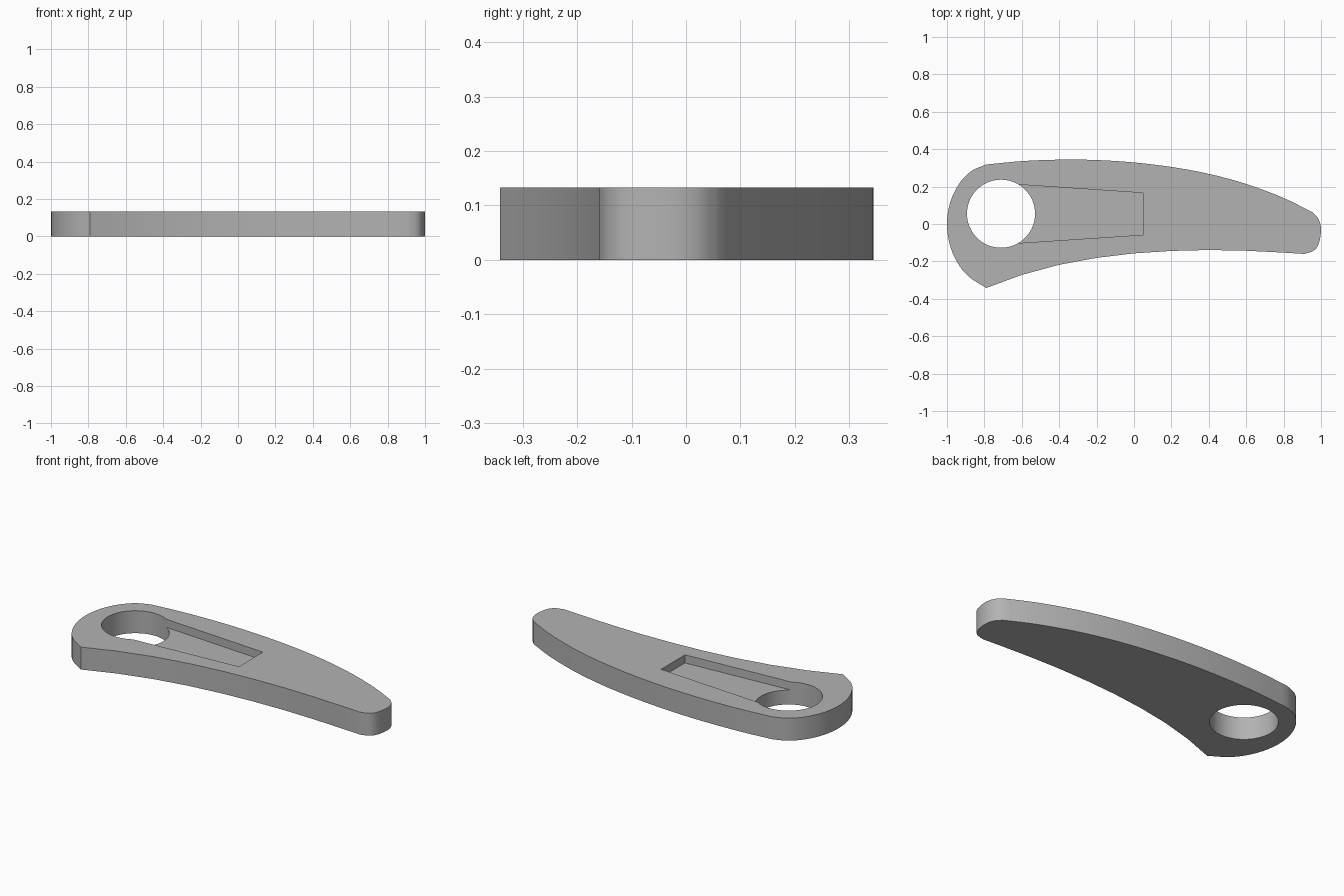
import bpy, bmesh, math
from mathutils import Vector

cube = bpy.data.objects.get("Cube")
if cube:
    bpy.data.objects.remove(cube, do_unlink=True)

HEIGHT = 0.133
FLOOR = 0.085
HOLE = Vector((-0.711, 0.055))
RADIUS = 0.182

grey = bpy.data.materials.new("plain grey")
grey.use_nodes = True
grey.diffuse_color = (0.45, 0.45, 0.45, 1)
grey.node_tree.nodes["Principled BSDF"].inputs["Base Color"].default_value = (0.45, 0.45, 0.45, 1)


def smooth_path(points, steps=4):
    """Curve through the points, leaving out the last one."""
    p = [Vector(q) for q in points]
    p = [2 * p[0] - p[1]] + p + [2 * p[-1] - p[-2]]
    out = []
    for a, b, c, d in zip(p, p[1:], p[2:], p[3:]):
        for i in range(steps):
            t = i / steps
            out.append(0.5 * (2 * b + (c - a) * t + (2 * a - 5 * b + 4 * c - d) * t**2
                              + (3 * b - a - 3 * c + d) * t**3))
    return out


def prism(name, outline, low, high):
    """Upright solid with the given outline."""
    bm = bmesh.new()
    base = bm.faces.new([bm.verts.new((p[0], p[1], low)) for p in outline])
    top = bmesh.ops.extrude_face_region(bm, geom=[base])["geom"]
    verts = [v for v in top if isinstance(v, bmesh.types.BMVert)]
    bmesh.ops.translate(bm, verts=verts, vec=(0, 0, high - low))
    bmesh.ops.recalc_face_normals(bm, faces=bm.faces)
    mesh = bpy.data.meshes.new(name)
    bm.to_mesh(mesh)
    bm.free()
    mesh.materials.append(grey)
    obj = bpy.data.objects.new(name, mesh)
    bpy.context.collection.objects.link(obj)
    return obj


# Outline, anticlockwise from the pointed heel
under_edge = [(-0.79, -0.342), (-0.6, -0.272), (-0.4, -0.218), (-0.2, -0.181), (0, -0.157),
              (0.2, -0.144), (0.4, -0.139), (0.6, -0.143), (0.8, -0.153)]
tip = [(0.91, -0.16), (0.96, -0.143), (0.988, -0.105), (1, -0.03), (0.987, 0.025), (0.955, 0.062)]
upper_edge = [(0.955, 0.062), (0.8, 0.139), (0.6, 0.214), (0.4, 0.268), (0.2, 0.305), (0, 0.329),
              (-0.2, 0.342), (-0.4, 0.344), (-0.6, 0.336), (-0.79, 0.318)]
round_end = [(-0.79, 0.318), (-0.87, 0.283), (-0.935, 0.215), (-0.983, 0.115), (-1, 0),
             (-0.985, -0.11), (-0.945, -0.205), (-0.885, -0.28), (-0.79, -0.342)]
outline = [Vector(p) for p in under_edge]
for part in (tip, upper_edge, round_end):
    outline += smooth_path(part)
lever = prism("lever_body", outline, 0, HEIGHT)

# Through hole and tapered recess
circle = [HOLE + RADIUS * Vector((math.cos(a), math.sin(a)))
          for a in (math.tau * i / 64 for i in range(64))]
recess = [(-0.71, -0.108), (0.047, -0.058), (0.047, 0.166), (-0.71, 0.217)]
cutters = [prism("hole_cutter", circle, -0.1, HEIGHT + 0.1),
           prism("recess_cutter", recess, FLOOR, HEIGHT + 0.1)]
bpy.context.view_layer.objects.active = lever
for cutter in cutters:
    cutter.hide_render = True
    mod = lever.modifiers.new("cut", "BOOLEAN")
    mod.object = cutter
    mod.operation = "DIFFERENCE"
    mod.solver = "EXACT"
    bpy.ops.object.modifier_apply(modifier=mod.name)
    bpy.data.objects.remove(cutter, do_unlink=True)

# Soft rim, crisp edges
bpy.ops.object.select_all(action="DESELECT")
lever.select_set(True)
bpy.ops.object.shade_smooth_by_angle(angle=math.radians(30))
